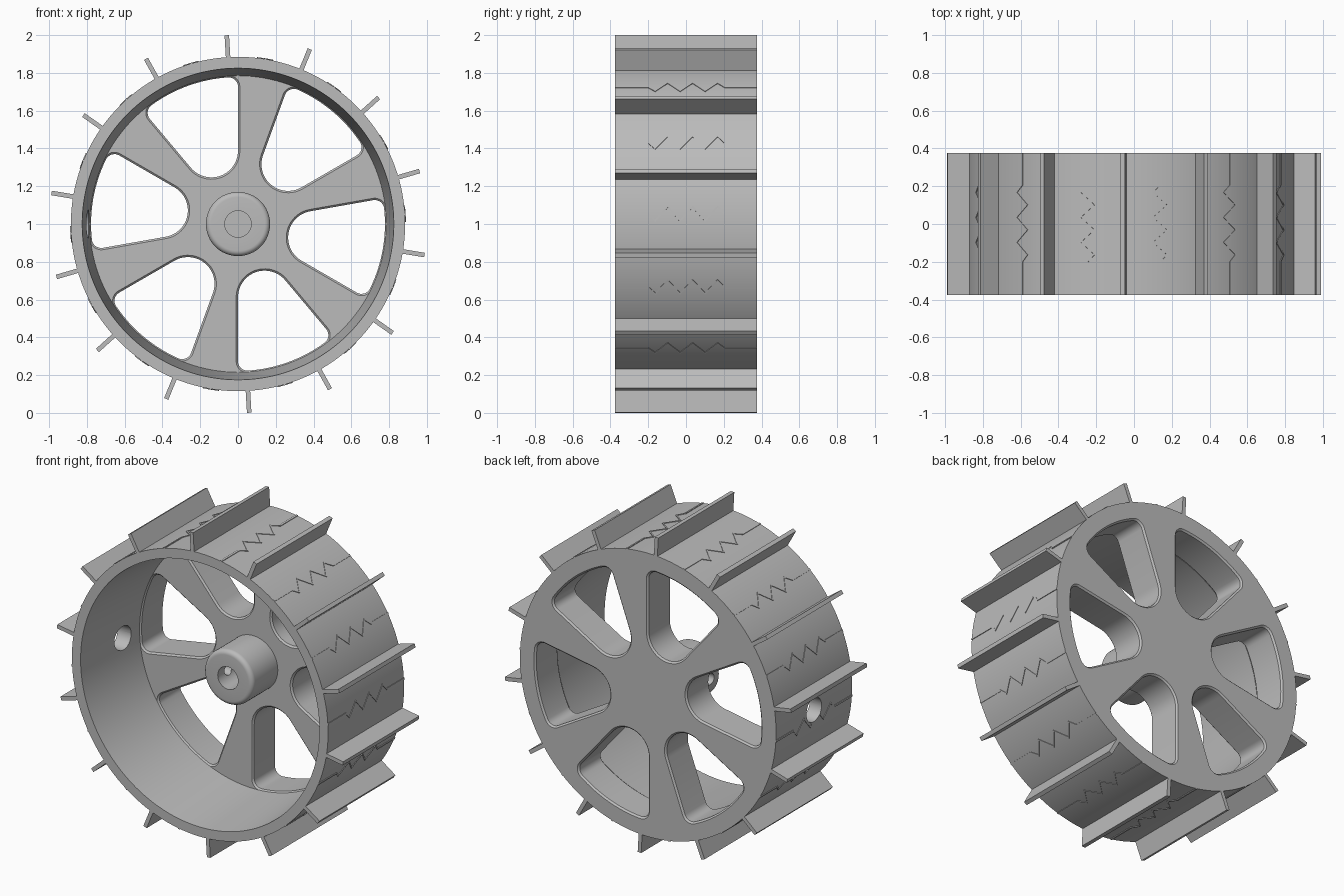
import bpy, bmesh, math
from math import sin, cos, pi, radians
from mathutils import Matrix, Vector

if "Cube" in bpy.data.objects:
    bpy.data.objects.remove(bpy.data.objects["Cube"])

R, HALF, WEB_Y, AXIS_Z = 0.885, 0.375, 0.15, 1.0
FINS = 14
FIRST_FIN = radians(93.4)
STEP = 2 * pi / FINS

grey = bpy.data.materials.new("plain grey")
grey.use_nodes = True
grey.diffuse_color = (0.5, 0.5, 0.5, 1)
grey.node_tree.nodes["Principled BSDF"].inputs["Base Color"].default_value = (0.5, 0.5, 0.5, 1)


def make(name, bm):
    """Turn a bmesh into an object centred on the axle."""
    bmesh.ops.remove_doubles(bm, verts=bm.verts, dist=1e-6)
    bmesh.ops.recalc_face_normals(bm, faces=bm.faces)
    mesh = bpy.data.meshes.new(name)
    bm.to_mesh(mesh)
    bm.free()
    mesh.materials.append(grey)
    ob = bpy.data.objects.new(name, mesh)
    ob.location.z = AXIS_Z
    bpy.context.collection.objects.link(ob)
    return ob


def loft(bm, rings, closed=False):
    """Bridge rings of points, capping the ends unless closed."""
    rows = [[bm.verts.new(p) for p in ring] for ring in rings]
    n = len(rows[0])
    for a, b in zip(rows, rows[1:] + rows[:1] if closed else rows[1:]):
        for i in range(n):
            j = (i + 1) % n
            bm.faces.new((a[i], a[j], b[j], b[i]))
    if not closed:
        bm.faces.new(rows[0])
        bm.faces.new(rows[-1])


def lathe(name, profile, closed, seg=144):
    """Revolve (radius, y) points about the axle."""
    bm = bmesh.new()
    angles = [2 * pi * i / seg for i in range(seg)]
    loft(bm, [[(r * cos(a), y, r * sin(a)) for a in angles] for r, y in profile], closed)
    return make(name, bm)


def cut(ob, cutter):
    mod = ob.modifiers.new("cut", "BOOLEAN")
    mod.operation, mod.solver, mod.object = "DIFFERENCE", "EXACT", cutter
    bpy.context.view_layer.update()
    with bpy.context.temp_override(object=ob, active_object=ob, selected_objects=[ob]):
        bpy.ops.object.modifier_apply(modifier=mod.name)


def smooth(ob):
    bpy.ops.object.select_all(action="DESELECT")
    ob.select_set(True)
    bpy.context.view_layer.objects.active = ob
    bpy.ops.object.shade_smooth_by_angle(angle=radians(30))


def arc(centre, r, a0, a1, n):
    return [centre + r * Vector((cos(a0 + (a1 - a0) * i / n), sin(a0 + (a1 - a0) * i / n)))
            for i in range(n + 1)]


def window(grow):
    """Rounded 40 degree sector pointing along +x, grown evenly."""
    half, outer, corner, inner_c = radians(20), 0.778, 0.05, 0.413
    inner_r = inner_c * sin(half)
    tilt = math.asin(corner / (outer - corner))
    ca = half - tilt
    c = Vector((cos(ca), sin(ca))) * (outer - corner)
    low = Vector((c.x, -c.y))
    pts = arc(Vector((inner_c, 0)), inner_r + grow, pi / 2 + half, 1.5 * pi - half, 20)
    pts += arc(low, corner + grow, -pi / 2 - half, -ca, 8)
    pts += arc(Vector((0, 0)), outer + grow, -ca, ca, 16)[1:-1]
    pts += arc(low.reflect(Vector((0, 1))), corner + grow, ca, pi / 2 + half, 8)
    return pts


# Rim: tapered drum, open at the front
rim = lathe("rim", [(R, HALF), (R, -HALF), (0.825, -HALF), (0.785, WEB_Y),
                    (0.8, WEB_Y), (0.8, HALF)], True)

# Spoke web: solid disc at the back with six softened windows
web = lathe("spoke_web", [(0.8, HALF), (0.8, WEB_Y)], False)
bm = bmesh.new()
EDGE = 0.01
for k in range(6):
    turn = radians(50 + 60 * k)
    rings = []
    for y, grow in ((WEB_Y - EDGE, 2 * EDGE), (WEB_Y + EDGE, 0),
                    (HALF - EDGE, 0), (HALF + EDGE, 2 * EDGE)):
        rings.append([(p.x * cos(turn) - p.y * sin(turn), y, p.x * sin(turn) + p.y * cos(turn))
                      for p in window(grow)])
    loft(bm, rings)
windows = make("window_cutter", bm)
cut(web, windows)

# Hub: rounded boss with an axle bore
front, fillet, hub_r, bore = -0.1, 0.028, 0.17, 0.07
nose = arc(Vector((hub_r - fillet, front + fillet)), fillet, 0, -pi / 2, 6)
hub = lathe("hub", [(hub_r, WEB_Y)] + [tuple(p) for p in nose]
            + [(bore, front), (bore, WEB_Y)], True, 64)

# Zigzag ribs between the fins
path = [(-HALF, 0), (-0.2, 0)]
path += [(-0.163 + 0.066 * i, 0.04 if i % 2 else -0.035) for i in range(6)]
path += [(0.205, 0), (HALF, 0)]
bm = bmesh.new()
for k in range(FINS):
    mid = FIRST_FIN + (k + 0.5) * STEP
    rings = []
    for y, s in path:
        ring = []
        for r, w in ((0.87, -1), (R + 0.004, -1), (R + 0.004, 1), (0.87, 1)):
            a = mid + (s + w * 0.006) / R
            ring.append((r * cos(a), y, r * sin(a)))
        rings.append(ring)
    loft(bm, rings)
ribs = make("zigzag_ribs", bm)

# Set-screw hole in the hub and access hole in the rim, both on the right side
def side_hole(radius, x0, x1):
    hole = bmesh.new()
    loft(hole, [[(x, radius * cos(2 * pi * i / 32), radius * sin(2 * pi * i / 32))
                 for i in range(32)] for x in (x0, x1)])
    return make("hole_cutter", hole)


access = side_hole(0.075, -1.0, -0.7)
screw = side_hole(0.035, -0.3, -0.02)
cut(rim, access)
cut(ribs, access)
cut(hub, screw)
for cutter in (windows, access, screw):
    bpy.data.objects.remove(cutter)

# Paddle fins around the tread
bm = bmesh.new()
for k in range(FINS):
    a = FIRST_FIN + k * STEP
    m = (Matrix.Rotation(-a, 4, "Y") @ Matrix.Translation((0.938, 0, 0))
         @ Matrix.Diagonal((0.126, 2 * HALF, 0.024, 1)))
    bmesh.ops.create_cube(bm, size=1, matrix=m)
make("fins", bm)

for ob in (rim, web, hub):
    smooth(ob)
